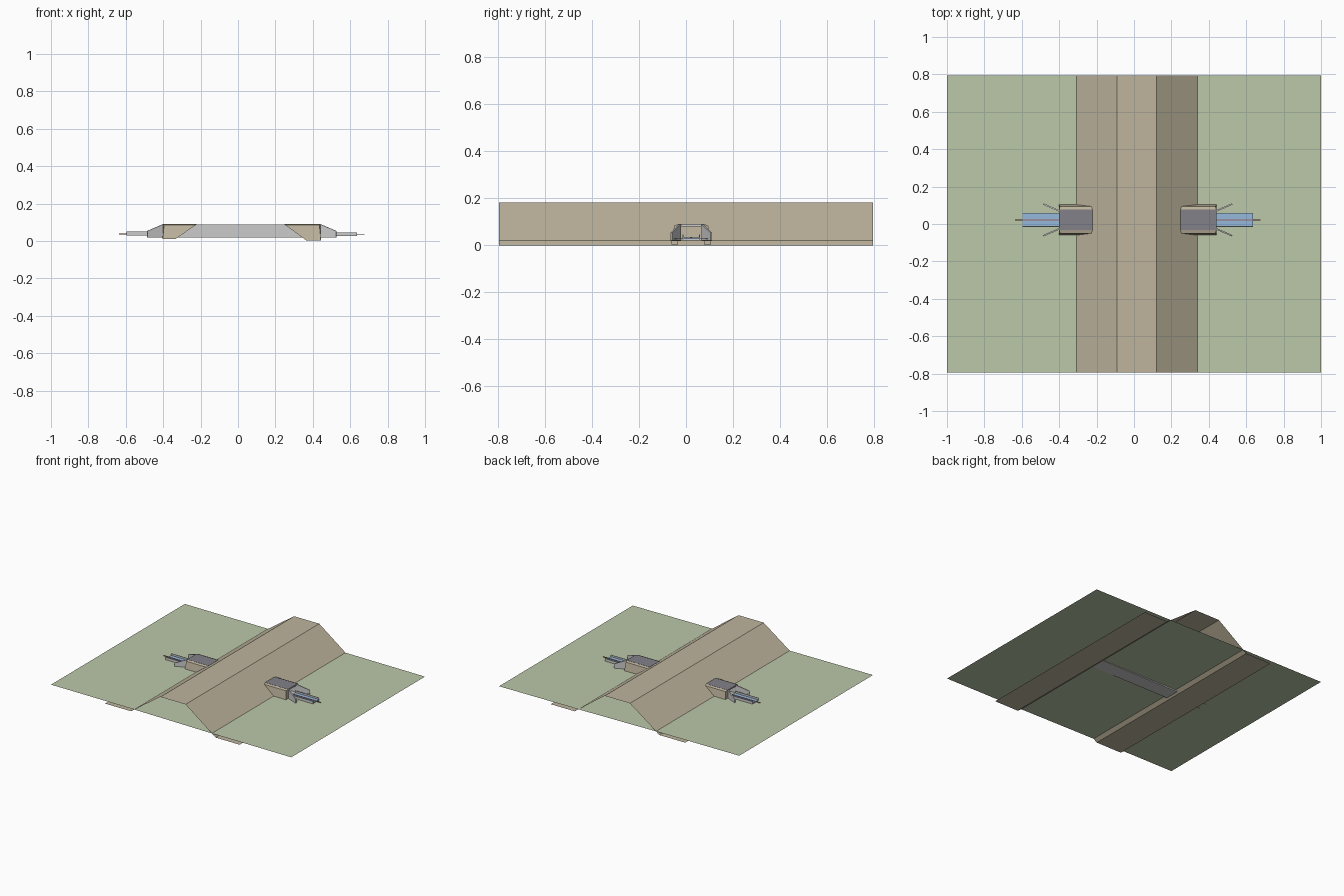
import bpy

if "Cube" in bpy.data.objects:
    bpy.data.objects.remove(bpy.data.objects["Cube"])

CY = 0.022  # culvert centre line in y


def material(name, rgb):
    m = bpy.data.materials.new(name)
    m.diffuse_color = (*rgb, 1)
    m.use_nodes = True
    m.node_tree.nodes["Principled BSDF"].inputs["Base Color"].default_value = m.diffuse_color
    return m


GREEN = material("grass", (0.50, 0.58, 0.40))
TAN = material("earth", (0.52, 0.46, 0.34))
SLATE = material("slab_grey", (0.22, 0.22, 0.25))
BLUE = material("water", (0.30, 0.48, 0.72))
BROWN = material("flow_mark", (0.35, 0.14, 0.12))


def mesh(name, verts, faces, mat=None):
    me = bpy.data.meshes.new(name)
    me.from_pydata(verts, [], faces)
    me.update()
    ob = bpy.data.objects.new(name, me)
    bpy.context.collection.objects.link(ob)
    if mat:
        me.materials.append(mat)
    return ob


def sheet(name, profile, y0, y1, mat=None):
    """Open strip: an x-z profile swept along y."""
    n = len(profile)
    v = [(x, y, z) for y in (y0, y1) for x, z in profile]
    return mesh(name, v, [(i, n + i, n + i + 1, i + 1)[::-1] for i in range(n - 1)], mat)


def box(name, x0, x1, y0, y1, z0, z1, mat=None):
    x0, x1 = sorted((x0, x1))
    v = [(x, y, z) for x in (x0, x1) for y in (y0, y1) for z in (z0, z1)]
    f = [(0, 1, 3, 2), (4, 6, 7, 5), (0, 4, 5, 1), (2, 3, 7, 6), (0, 2, 6, 4), (1, 5, 7, 3)]
    return mesh(name, v, f, mat)


def tube(name, x0, x1, hw, z0, z1, t, mat=None):
    """Rectangular hollow barrel along x, open at both ends."""
    def ring(x, d):
        return [(x, CY + sy * (hw - d), z) for sy, z in
                ((-1, z0 + d), (1, z0 + d), (1, z1 - d), (-1, z1 - d))]
    v = ring(x0, 0) + ring(x1, 0) + ring(x1, t) + ring(x0, t)
    f = [(a * 4 + i, a * 4 + (i + 1) % 4, (a + 1) % 4 * 4 + (i + 1) % 4, (a + 1) % 4 * 4 + i)[::-1]
         for a in range(4) for i in range(4)]
    return mesh(name, v, f, mat)


# Ground sheet, tilting slightly down to the right
sheet("ground", [(-1, 0.032), (-0.31, 0.030), (0.35, 0.023), (1, 0.020)], -0.795, 0.795, GREEN)

# Open-ended embankment with flat toes under the ground
sheet("embankment", [(-0.55, 0.010), (-0.335, 0.010), (-0.09, 0.183), (0.12, 0.183),
                     (0.37, 0.0), (0.57, 0.0)], -0.795, 0.795, TAN)

# Box culvert through the embankment
tube("culvert_barrel", -0.40, 0.44, 0.055, 0.020, 0.089, 0.008)

# Each end: s = outward direction, e = mouth x, b = inner x at top, t = inner x at base, z = floor
for side, s, e, b, t, z in (("left", -1, -0.40, -0.222, -0.335, 0.010),
                            ("right", 1, 0.44, 0.249, 0.365, 0.003)):
    floor = 0.031 if s < 0 else 0.028
    # Slab on the barrel
    box(side + "_slab", b, e, CY - 0.055, CY + 0.055, 0.088, 0.091, SLATE)
    for tag, k in (("front", -1), ("back", 1)):
        # Earth shoulder between slab and embankment slope
        yi, yo = CY + k * 0.055, CY + k * 0.085
        ym = CY + k * 0.072
        mesh(f"{side}_{tag}_shoulder",
             [(b, yi, 0.09), (e, yi, 0.09), (e - s * 0.005, ym, 0.085), (b + s * 0.005, ym, 0.085),
              (e + s * 0.003, yo, z), (t, yo, z), (e, yi, z)],
             [(0, 1, 2, 3), (3, 2, 4, 5), (1, 6, 4, 2)], TAN)
        # Flared wing wall
        w = e + s * 0.085
        ya, yb = CY + k * 0.048, CY + k * 0.085
        wing = mesh(f"{side}_{tag}_wing",
                    [(e, ya, 0.018), (w, yb, 0.018), (w, yb, 0.054), (e, ya, 0.090)],
                    [(0, 1, 2, 3)])
        sol = wing.modifiers.new("thick", 'SOLIDIFY')
        sol.thickness = 0.008
        sol.offset = 0
        # Channel side wall
        y0, y1 = sorted((CY + k * 0.033, CY + k * 0.037))
        box(f"{side}_{tag}_channel_wall", e, e + s * 0.195, y0, y1, floor - 0.002, 0.05 if s < 0 else 0.046)
    # Channel water and flow mark
    box(side + "_channel_water", e, e + s * 0.195, CY - 0.034, CY + 0.034, floor, floor + 0.005, BLUE)
    box(side + "_flow_mark", e, e + s * 0.235, CY - 0.0025, CY + 0.0025, floor + 0.004, floor + 0.008, BROWN)
    # Apron under the mouth
    mesh(side + "_apron",
         [(e, CY - 0.048, floor + 0.001), (e, CY + 0.048, floor + 0.001),
          (e + s * 0.085, CY + 0.085, floor), (e + s * 0.085, CY - 0.085, floor)], [(0, 1, 2, 3)], GREEN)
